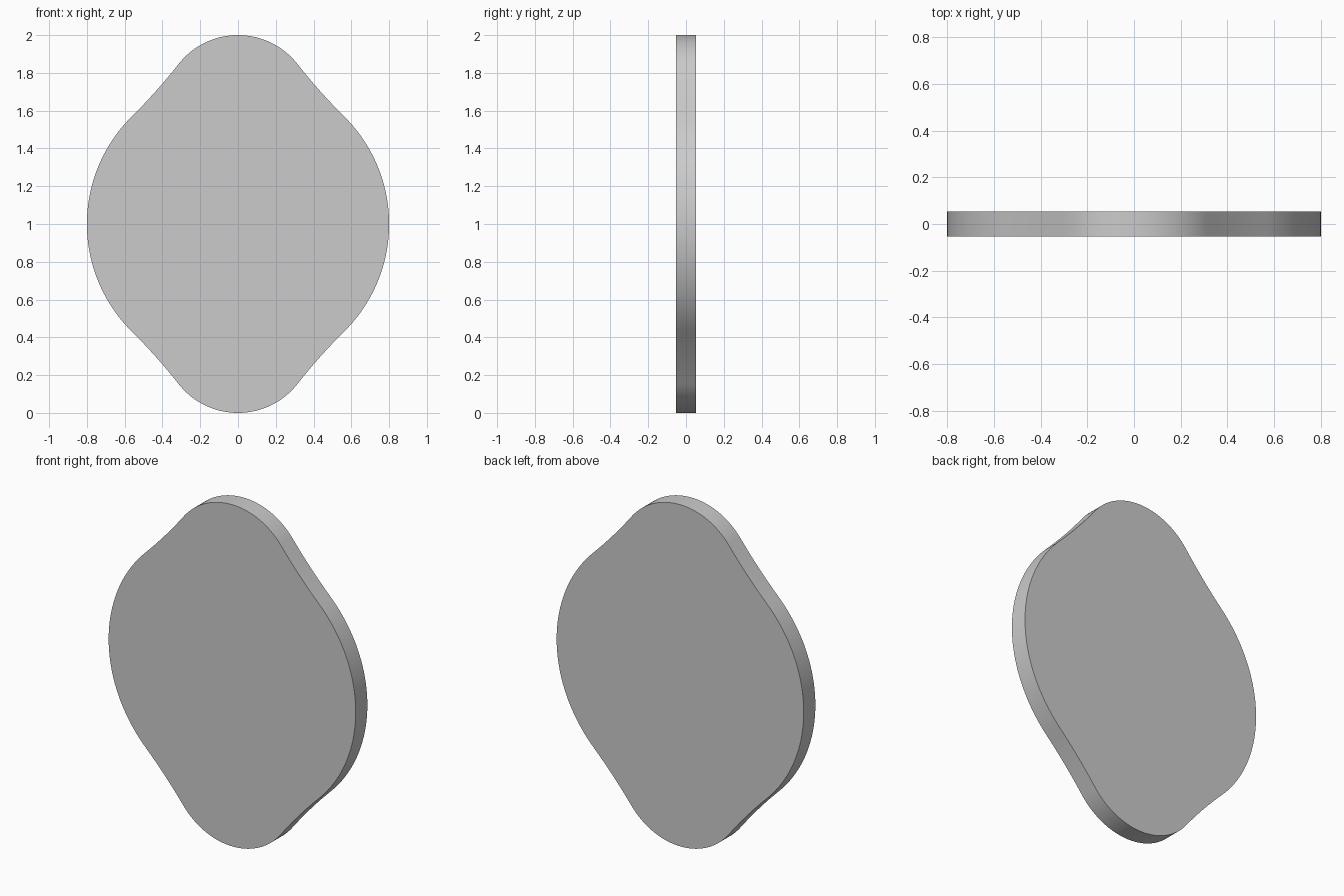
import bpy, bmesh
from math import sin, cos, asin, sqrt, pi, radians

if "Cube" in bpy.data.objects:
    bpy.data.objects.remove(bpy.data.objects["Cube"])

HALF_T = 0.054
R_SIDE, R_END, END_Z, R_FILLET = 0.8, 0.4, 0.6, 3.0


def arc(cx, cz, r, a0, a1, n):
    return [(cx + r * cos(a0 + (a1 - a0) * i / n),
             cz + r * sin(a0 + (a1 - a0) * i / n)) for i in range(n + 1)]


# Quarter outline: wide side arc, shallow concave blend, small end arc
d1, d2 = R_SIDE + R_FILLET, R_END + R_FILLET
fz = (d1**2 - d2**2 + END_Z**2) / (2 * END_Z)
fx = sqrt(d1**2 - fz**2)
a_side = asin(fz / d1)
a_end = asin((fz - END_Z) / d2)
quarter = (arc(0, 0, R_SIDE, 0, a_side, 20)
           + arc(fx, fz, R_FILLET, pi + a_side, pi + a_end, 8)[1:]
           + arc(0, END_Z, R_END, a_end, pi / 2, 20)[1:])

# Mirror the quarter into the full closed outline
half = quarter + [(-x, z) for x, z in quarter[-2::-1]]
outline = half + [(x, -z) for x, z in half[-2:0:-1]]

# Flat plate extruded through its thickness
bm = bmesh.new()
face = bm.faces.new([bm.verts.new((x, -HALF_T, z + 1)) for x, z in outline])
ext = bmesh.ops.extrude_face_region(bm, geom=[face], use_keep_orig=True)
moved = [v for v in ext["geom"] if isinstance(v, bmesh.types.BMVert)]
bmesh.ops.translate(bm, verts=moved, vec=(0, 2 * HALF_T, 0))
bmesh.ops.recalc_face_normals(bm, faces=bm.faces)

mesh = bpy.data.meshes.new("rounded_plate")
bm.to_mesh(mesh)
bm.free()
plate = bpy.data.objects.new("rounded_plate", mesh)
bpy.context.collection.objects.link(plate)

# Smooth rim, crisp flat faces
bpy.context.view_layer.objects.active = plate
plate.select_set(True)
bpy.ops.object.shade_smooth_by_angle(angle=radians(30))
